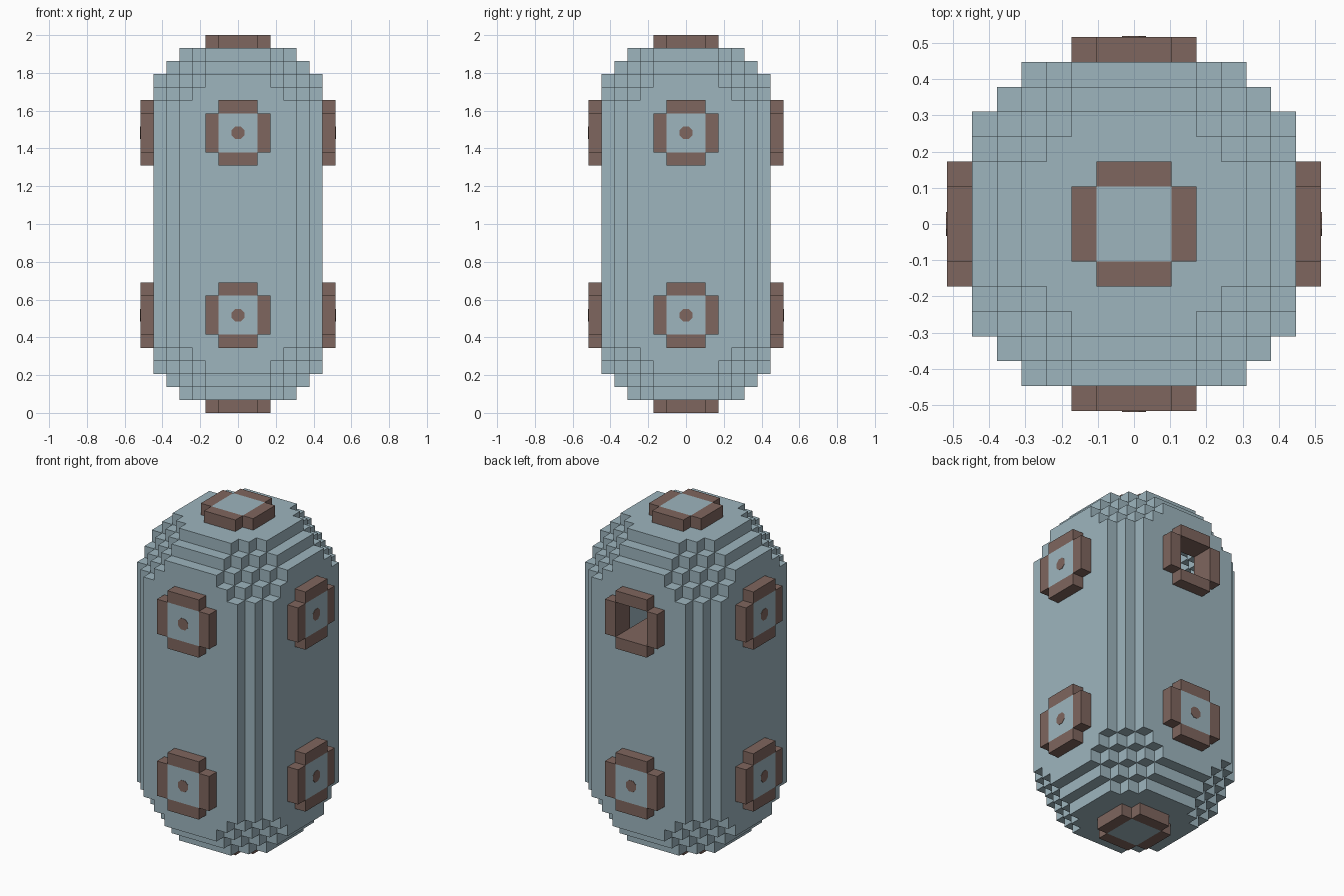
import bpy, bmesh
from itertools import product
from mathutils import Matrix, Vector

cube = bpy.data.objects.get("Cube")
if cube:
    bpy.data.objects.remove(cube, do_unlink=True)

U = 2 / 29                # one block
SIZE = (13, 13, 27)       # hull size in blocks
ORIGIN = Vector((-6.5, -6.5, 1))


def material(name, rgb):
    m = bpy.data.materials.new(name)
    m.use_nodes = True
    m.diffuse_color = (*rgb, 1)
    m.node_tree.nodes["Principled BSDF"].inputs["Base Color"].default_value = (*rgb, 1)
    return m


BLUE = material("pale_blue", (0.337, 0.462, 0.515))
BROWN = material("warm_brown", (0.212, 0.133, 0.112))


def add_object(name, bm, mat):
    bmesh.ops.scale(bm, vec=(U, U, U), verts=bm.verts)
    mesh = bpy.data.meshes.new(name)
    bm.to_mesh(mesh)
    bm.free()
    mesh.materials.append(mat)
    obj = bpy.data.objects.new(name, mesh)
    bpy.context.collection.objects.link(obj)
    return obj


# Stepped capsule rule: depth below each face, shrunk by an inset
def in_capsule(cell, inset=0):
    depth = [min(c, s - 1 - c) - inset for c, s in zip(cell, SIZE)]
    return min(depth) >= 0 and sum(min(d, 4) for d in depth) >= 6


# Opening for the broken porthole at the upper back
def in_opening(cell):
    x, y, z = abs(cell[0] - 6), cell[1], abs(cell[2] - 20)
    return y == 12 and max(x, z) <= 2 and x + z < 4


# Hollow hull: keep only the faces between filled and empty cells
cells = {c for c in product(*map(range, SIZE))
         if in_capsule(c) and not in_capsule(c, 1) and not in_opening(c)}
bm = bmesh.new()
for cell in cells:
    for axis, side in product(range(3), (0, 1)):
        near = list(cell)
        near[axis] += 2 * side - 1
        if tuple(near) in cells:
            continue
        corners = []
        for a, b in ((0, 0), (1, 0), (1, 1), (0, 1)):
            p = Vector(cell) + ORIGIN
            p[axis] += side
            p[(axis + 1) % 3] += a
            p[(axis + 2) % 3] += b
            corners.append(bm.verts.new(p))
        bm.faces.new(corners if side else corners[::-1])
bmesh.ops.remove_doubles(bm, verts=bm.verts, dist=0.01)
bmesh.ops.dissolve_limit(bm, angle_limit=0.01, verts=bm.verts, edges=bm.edges)
add_object("hull", bm, BLUE)


# Box in a porthole's frame: sideways, upward and outward ranges
def box(bm, frame, u, v, n):
    size = [b - a for a, b in (u, v, n)]
    mid = [(a + b) / 2 for a, b in (u, v, n)]
    bmesh.ops.create_cube(bm, size=1, matrix=frame @ Matrix.Translation(mid)
                          @ Matrix.Diagonal((*size, 1)))


def porthole(name, centre, normal, up, dot=True, broken=False):
    n, v = Vector(normal), Vector(up)
    frame = Matrix((v.cross(n), v, n)).transposed().to_4x4()
    frame.translation = centre
    # Four raised bars, reaching inwards where the pane is missing
    bm = bmesh.new()
    back = -1 if broken else 0
    for s in (-2, 2):
        span = (s - 0.5, s + 0.5)
        box(bm, frame, span, (-1.5, 1.5), (back, 1))
        box(bm, frame, (-1.5, 1.5), span, (-4 if broken and s < 0 else back, 1))
    add_object(name + "_frame", bm, BROWN)
    if broken:
        return
    bm = bmesh.new()
    box(bm, frame, (-1.5, 1.5), (-1.5, 1.5), (0, 1))
    add_object(name + "_pane", bm, BLUE)
    if dot:
        bm = bmesh.new()
        bmesh.ops.create_cone(bm, cap_ends=True, segments=8, radius1=0.52, radius2=0.52,
                              depth=0.06, matrix=frame @ Matrix.Translation((0, 0, 1))
                              @ Matrix.Rotation(0.3927, 4, "Z"))
        add_object(name + "_dot", bm, BROWN)


# Portholes on all four sides at two heights
SIDES = {"front": (0, -1, 0), "back": (0, 1, 0), "left": (1, 0, 0), "right": (-1, 0, 0)}
for side, normal in SIDES.items():
    for level, z in (("lower", 7.5), ("upper", 21.5)):
        centre = Vector(normal) * 6.5 + Vector((0, 0, z))
        porthole(f"{side}_{level}", centre, normal, (0, 0, 1),
                 broken=(side, level) == ("back", "upper"))

# Hatches at both ends
porthole("top_hatch", (0, 0, 28), (0, 0, 1), (0, 1, 0), dot=False)
porthole("bottom_hatch", (0, 0, 1), (0, 0, -1), (0, 1, 0), dot=False)
